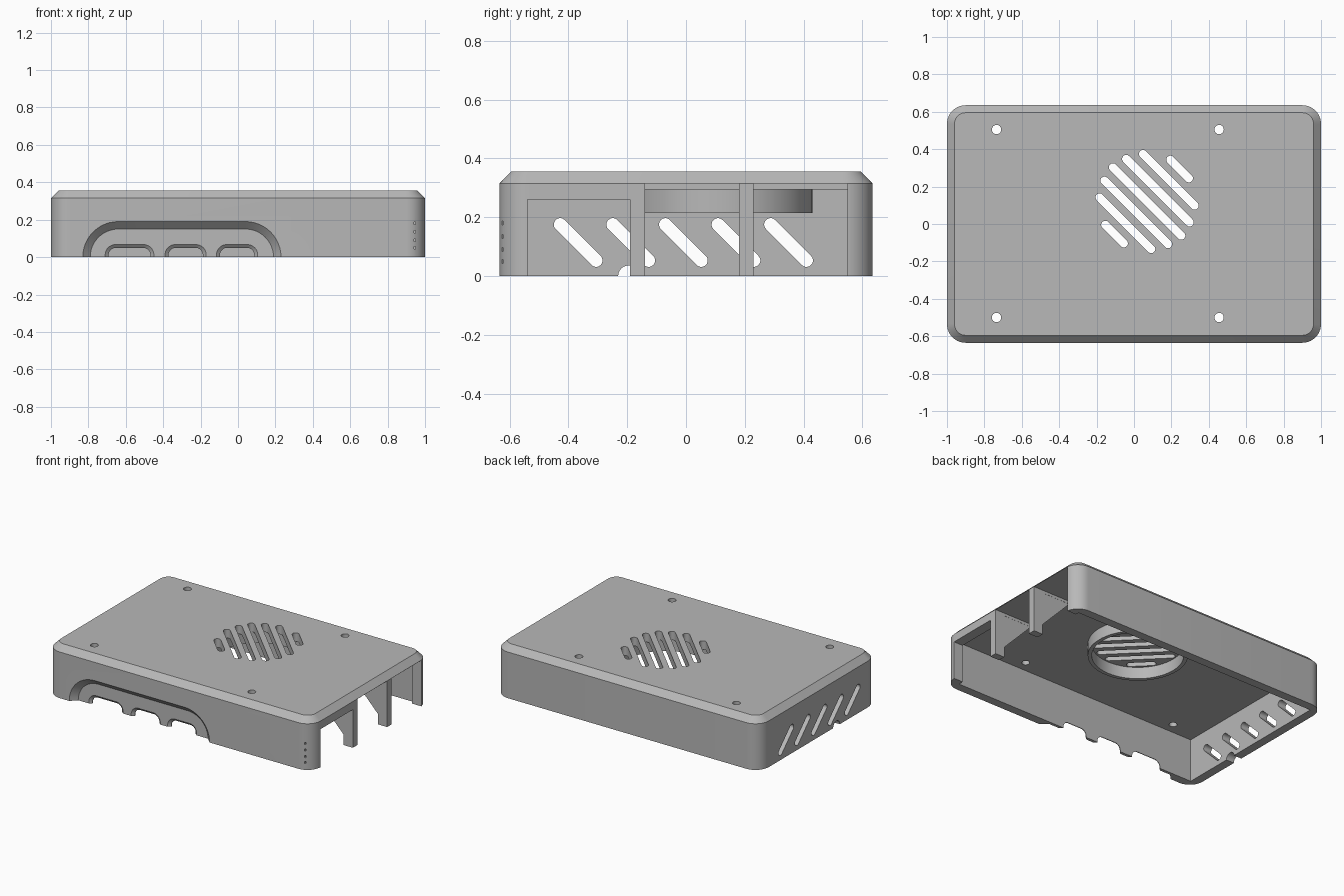
import bpy, bmesh, math
from mathutils import Vector

if "Cube" in bpy.data.objects:
    bpy.data.objects.remove(bpy.data.objects["Cube"], do_unlink=True)

grey = bpy.data.materials.new("light_grey_plastic")
grey.use_nodes = True
COLOUR = (0.48, 0.48, 0.48, 1)
grey.diffuse_color = COLOUR
grey.node_tree.nodes["Principled BSDF"].inputs["Base Color"].default_value = COLOUR


def loft(bm, sections, wrap=False):
    """Skin equal-length loops; cap both ends or wrap round."""
    rows = [[bm.verts.new(p) for p in s] for s in sections]
    n = len(rows[0])
    pairs = list(zip(rows, rows[1:])) + ([(rows[-1], rows[0])] if wrap else [])
    for a, b in pairs:
        for i in range(n):
            j = (i + 1) % n
            bm.faces.new((a[i], a[j], b[j], b[i]))
    if not wrap:
        bm.faces.new(rows[0])
        bm.faces.new(rows[-1])


def make(name, bm):
    bmesh.ops.recalc_face_normals(bm, faces=bm.faces)
    mesh = bpy.data.meshes.new(name)
    bm.to_mesh(mesh)
    bm.free()
    mesh.materials.append(grey)
    obj = bpy.data.objects.new(name, mesh)
    bpy.context.collection.objects.link(obj)
    return obj


def box(bm, x0, x1, y0, y1, z0, z1):
    loft(bm, [[(x0, y0, z), (x1, y0, z), (x1, y1, z), (x0, y1, z)] for z in (z0, z1)])


def circle(cx, cy, r, n):
    return [(cx + r * math.cos(2 * math.pi * i / n), cy + r * math.sin(2 * math.pi * i / n))
            for i in range(n)]


def rounded_rect(hx, hy, r, z, n=10):
    pts = []
    for k, (sx, sy) in enumerate([(1, 1), (-1, 1), (-1, -1), (1, -1)]):
        for i in range(n + 1):
            a = (k + i / n) * math.pi / 2
            pts.append((sx * (hx - r) + r * math.cos(a), sy * (hy - r) + r * math.sin(a), z))
    return pts


def stadium(a, b, r, n=10):
    """Outline of a round-ended slot from a to b."""
    a, b = Vector(a), Vector(b)
    d = b - a
    start = math.atan2(d.y, d.x) - math.pi / 2
    pts = []
    for c, off in ((b, 0), (a, math.pi)):
        for i in range(n + 1):
            t = start + off + math.pi * i / n
            pts.append((c.x + r * math.cos(t), c.y + r * math.sin(t)))
    return pts


def arch(x0, x1, h, r, y, n=12):
    """Flat-topped arch with rounded shoulders, running below the floor."""
    pts = [(x1, y, -0.05)]
    for cx, off in ((x1 - r, 0), (x0 + r, math.pi / 2)):
        for i in range(n + 1):
            t = off + math.pi / 2 * i / n
            pts.append((cx + r * math.cos(t), y, h - r + r * math.sin(t)))
    return pts + [(x0, y, -0.05)]


def cut(target, bm):
    cutter = make("cutter", bm)
    cutter.hide_render = True
    mod = target.modifiers.new("cut", 'BOOLEAN')
    mod.operation, mod.solver, mod.object = 'DIFFERENCE', 'EXACT', cutter
    bpy.context.view_layer.objects.active = target
    bpy.ops.object.modifier_apply(modifier=mod.name)
    bpy.data.objects.remove(cutter, do_unlink=True)


# Case shell: rounded block with chamfered top
HY, TOP, SHOULDER = 0.635, 0.355, 0.315
bm = bmesh.new()
loft(bm, [rounded_rect(1, HY, 0.1, 0), rounded_rect(1, HY, 0.1, SHOULDER),
          rounded_rect(0.96, HY - 0.04, 0.06, TOP)])
shell = make("case_shell", bm)

# Hollow inside
bm = bmesh.new()
box(bm, -0.94, 0.93, -0.575, 0.575, -0.1, 0.295)
cut(shell, bm)

# Three connector bays in the open end
bm = bmesh.new()
box(bm, 0.85, 1.1, -0.54, -0.19, -0.1, 0.26)
box(bm, 0.73, 1.1, -0.14, 0.18, -0.1, 0.314)
box(bm, 0.73, 1.1, 0.23, 0.55, -0.1, 0.314)
cut(shell, bm)

# Large recess on the front, bevelled inwards
bm = bmesh.new()
loft(bm, [arch(-0.84, 0.24, 0.2, 0.2, -HY - 0.01), arch(-0.79, 0.19, 0.15, 0.15, -0.595)])
cut(shell, bm)

# Port openings in the recess
bm = bmesh.new()
for x0, x1 in ((-0.71, -0.45), (-0.39, -0.17), (-0.115, 0.105)):
    loft(bm, [arch(x0, x1, 0.067, 0.055, -0.62), arch(x0, x1, 0.067, 0.055, -0.595),
              arch(x0 + 0.018, x1 - 0.018, 0.05, 0.04, -0.58),
              arch(x0 + 0.018, x1 - 0.018, 0.05, 0.04, -0.5)])
cut(shell, bm)

# Fan grille and screw holes in the top
FAN = Vector((0.07, 0.12))
along, across = Vector((1, -1)).normalized(), Vector((1, 1)).normalized()
half = (0.258, 0.24, 0.195, 0.07)
bm = bmesh.new()
outlines = []
for k in range(-3, 4):
    c = FAN + across * 0.082 * k
    reach = along * half[abs(k)]
    outlines.append(stadium(c - reach, c + reach, 0.022))
outlines += [circle(x, y, 0.025, 24) for x in (-0.735, 0.455) for y in (-0.5, 0.505)]
for o in outlines:
    loft(bm, [[(x, y, z) for x, y in o] for z in (0.2, 0.5)])
cut(shell, bm)

# Slanted vents and cable notch in the closed end, pin holes on a corner
bm = bmesh.new()
ends = [stadium((y, 0.175), (y + 0.122, 0.053), 0.022) for y in
        [-0.428 + 0.179 * i for i in range(5)]]
ends.append(circle(-0.195, 0, 0.036, 24))
for o in ends:
    loft(bm, [[(x, y, z) for y, z in o] for x in (-1.1, -0.85)])
for z in (0.05, 0.09, 0.135, 0.18):
    box(bm, 0.94, 0.948, -0.65, -0.61, z - 0.007, z + 0.007)
cut(shell, bm)

# Fan collar under the grille
bm = bmesh.new()
loft(bm, [[(x, y, z) for x, y in circle(FAN.x, FAN.y, r, 64)]
          for r, z in ((0.31, 0.215), (0.31, 0.3), (0.285, 0.3), (0.285, 0.215))], wrap=True)
collar = make("fan_collar", bm)

# Gussets behind the two end posts
gussets = []
for name, y0 in (("front_post_gusset", -0.19), ("rear_post_gusset", 0.18)):
    bm = bmesh.new()
    loft(bm, [[(0.94, y, 0.06), (0.94, y, 0.3), (0.71, y, 0.3)]
              for y in (y0 + 0.001, y0 + 0.049)])
    gussets.append(make(name, bm))

# Smooth the curves, keep the edges crisp
bpy.ops.object.select_all(action='DESELECT')
for obj in [shell, collar] + gussets:
    obj.select_set(True)
bpy.context.view_layer.objects.active = shell
bpy.ops.object.shade_smooth_by_angle(angle=math.radians(30))
